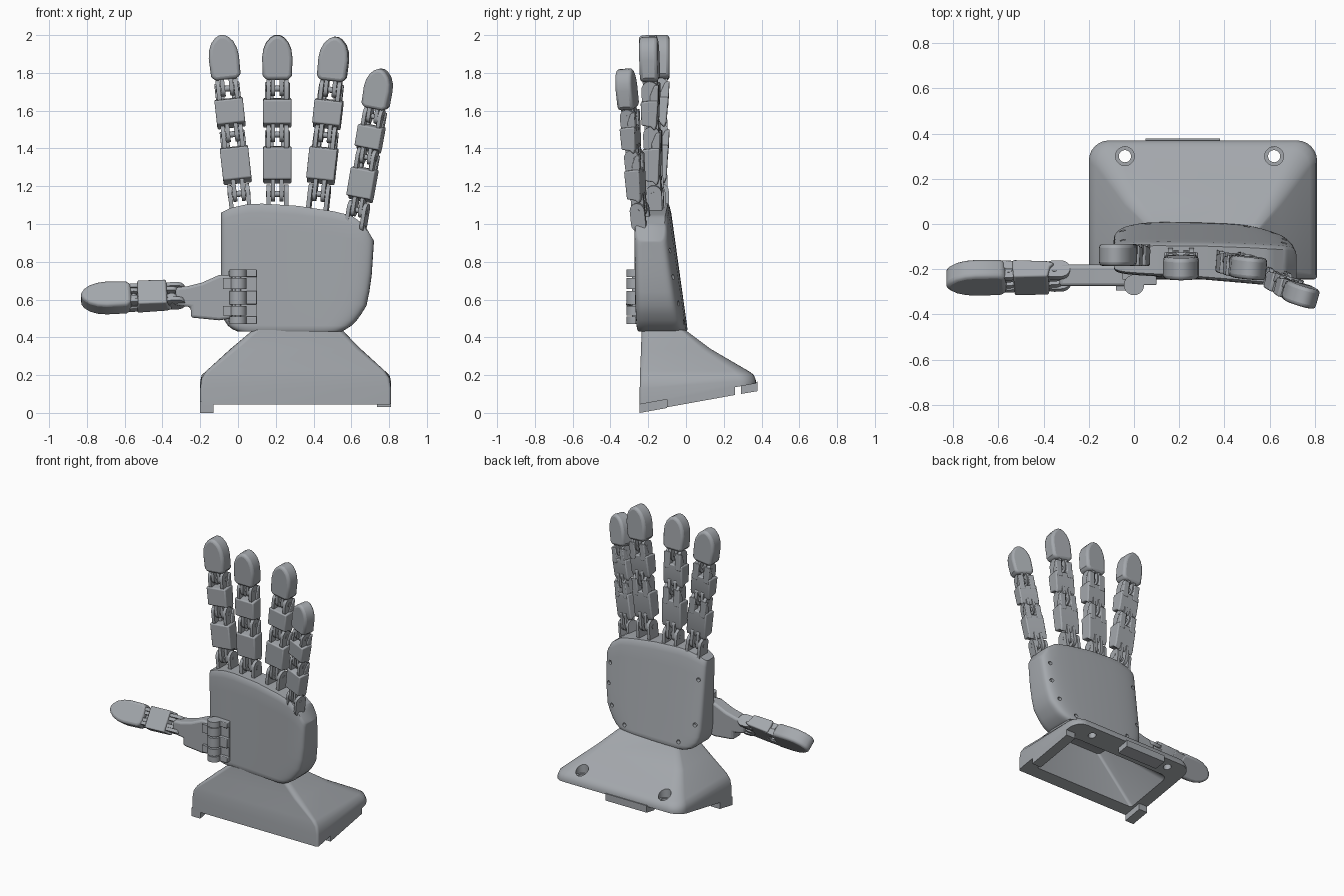
import bpy, bmesh, math
from mathutils import Matrix, Vector

cube = bpy.data.objects.get("Cube")
if cube:
    bpy.data.objects.remove(cube, do_unlink=True)

grey = bpy.data.materials.new("satin grey")
GREY = (0.37, 0.39, 0.415, 1)
grey.use_nodes = True
grey.diffuse_color = GREY
bsdf = next(n for n in grey.node_tree.nodes if n.type == 'BSDF_PRINCIPLED')
bsdf.inputs["Base Color"].default_value = GREY


def finish(name, bm, matrix=Matrix(), bevel=0.0, angle=35):
    bmesh.ops.remove_doubles(bm, verts=bm.verts, dist=1e-5)
    bmesh.ops.recalc_face_normals(bm, faces=bm.faces)
    mesh = bpy.data.meshes.new(name)
    bm.to_mesh(mesh)
    bm.free()
    mesh.materials.append(grey)
    ob = bpy.data.objects.new(name, mesh)
    bpy.context.collection.objects.link(ob)
    ob.matrix_world = matrix
    bpy.ops.object.select_all(action='DESELECT')
    ob.select_set(True)
    bpy.context.view_layer.objects.active = ob
    bpy.ops.object.shade_smooth_by_angle(angle=math.radians(angle))
    if bevel:
        mod = ob.modifiers.new("rounding", 'BEVEL')
        mod.width, mod.segments = bevel, 3
        mod.limit_method, mod.angle_limit = 'ANGLE', math.radians(40)
    return ob


def prism(name, pts, axis, lo, hi, matrix=Matrix(), bevel=0.0):
    """Extrude a 2D profile along X (points are y, z), Y (x, z) or Z (x, y)."""
    place = {'X': lambda p, d: (d, p[0], p[1]), 'Y': lambda p, d: (p[0], d, p[1]),
             'Z': lambda p, d: (p[0], p[1], d)}[axis]
    bm = bmesh.new()
    a, b = [[bm.verts.new(place(p, d)) for p in pts] for d in (lo, hi)]
    bm.faces.new(a)
    bm.faces.new(b)
    n = len(pts)
    for i in range(n):
        bm.faces.new((a[i], a[(i + 1) % n], b[(i + 1) % n], b[i]))
    return finish(name, bm, matrix, bevel)


def rect(x0, x1, y0, y1):
    return [(x0, y0), (x1, y0), (x1, y1), (x0, y1)]


def circle(cx, cy, r, n=20):
    return [(cx + r * math.cos(2 * math.pi * i / n), cy + r * math.sin(2 * math.pi * i / n))
            for i in range(n)]


def capsule(z0, z1, r, n=10):
    top = [(r * math.cos(math.pi * i / n), z1 - r + r * math.sin(math.pi * i / n)) for i in range(n + 1)]
    return top + [(-y, z0 + z1 - z) for y, z in top]


def loft(name, rings, caps=True):
    bm = bmesh.new()
    rows = [[bm.verts.new(p) for p in ring] for ring in rings]
    n = len(rows[0])
    for a, b in zip(rows, rows[1:]):
        for i in range(n):
            bm.faces.new((a[i], a[(i + 1) % n], b[(i + 1) % n], b[i]))
    if caps:
        bm.faces.new(rows[0])
        bm.faces.new(rows[-1])
    return finish(name, bm)


def cut(target, cutters):
    """Subtract cutters for good and remove them."""
    for c in cutters:
        c.hide_render = True
        mod = target.modifiers.new("hole", 'BOOLEAN')
        mod.operation, mod.solver, mod.object = 'DIFFERENCE', 'EXACT', c
        bpy.ops.object.select_all(action='DESELECT')
        bpy.context.view_layer.objects.active = target
        target.select_set(True)
        bpy.ops.object.modifier_apply(modifier=mod.name)
        bpy.data.objects.remove(c, do_unlink=True)
    bpy.ops.object.shade_smooth_by_angle(angle=math.radians(35))


def lerp(table, v):
    for (a, fa), (b, fb) in zip(table, table[1:]):
        if v <= b:
            return fa + (fb - fa) * max(0, (v - a) / (b - a))
    return table[-1][1]


# --- Pedestal: hollow flared stand with a sloping underside ---
def base_ring(x0, x1, y0, y1, rf, rb, z, slope):
    pts = []
    for cx, cy, r, start in ((x1 - rb, y1 - rb, rb, 0), (x0 + rb, y1 - rb, rb, 90),
                             (x0 + rf, y0 + rf, rf, 180), (x1 - rf, y0 + rf, rf, 270)):
        for k in range(7):
            t = math.radians(start + 15 * k)
            x, y = cx + r * math.cos(t), cy + r * math.sin(t)
            pts.append((x, y, z + slope * (y + 0.245)))
    return pts


stand = loft("pedestal", [
    base_ring(0.16, 0.47, -0.18, -0.06, 0.02, 0.02, 0.38, 0),
    base_ring(-0.11, 0.72, -0.16, 0.22, 0.02, 0.05, 0.045, 0.18),
    base_ring(-0.2, 0.81, -0.245, 0.37, 0.015, 0.09, 0.045, 0.18),
    base_ring(-0.2, 0.81, -0.245, 0.37, 0.015, 0.09, 0.13, 0.07),
    base_ring(-0.192, 0.802, -0.244, 0.358, 0.02, 0.09, 0.185, 0.03),
    base_ring(-0.168, 0.778, -0.243, 0.33, 0.025, 0.08, 0.222, 0.0),
    base_ring(-0.04, 0.65, -0.238, 0.13, 0.04, 0.05, 0.337, 0.005),
    base_ring(0.08, 0.55, -0.235, -0.005, 0.04, 0.03, 0.44, 0)])
cut(stand, [prism("cutter", circle(x, 0.3, r), 'Z', z, 0.6)
            for x in (-0.04, 0.62) for r, z in ((0.042, 0.2), (0.027, 0))])

# Feet and rear tab under the pedestal
prism("right_foot", [(-0.245, 0), (-0.1, 0.026), (-0.1, 0.09), (-0.245, 0.06)], 'X', -0.2, -0.13)
prism("left_foot", [(-0.1, 0.03), (0.26, 0.095), (0.26, 0.15), (-0.1, 0.085)], 'X', 0.735, 0.81)
prism("rear_tab", [(0.29, 0.1), (0.378, 0.115), (0.378, 0.165), (0.29, 0.16)], 'X', 0.05, 0.38)

# --- Palm: rounded slab, cupped towards the little finger ---
TOP = [(-0.09, 1.06), (-0.04, 1.085), (0.05, 1.105), (0.2, 1.11), (0.45, 1.08),
       (0.6, 1.045), (0.67, 0.995), (0.72, 0.91)]
LEFT = [(0, 0.0), (0.03, -0.045), (0.1, -0.075), (0.2, -0.09), (1, -0.09)]
RIGHT = [(0, 0.55), (0.05, 0.60), (0.12, 0.64), (0.25, 0.68), (0.5, 0.705), (1, 0.72)]


def palm_back(x, z):
    return 0.01 - 0.14 * (z - 0.43) - 0.1 * (x - 0.15) ** 2


def palm_ring(t, thick, n=96, power=2 / 7):
    x0, x1 = lerp(LEFT, t), lerp(RIGHT, t)
    pts = []
    for i in range(n):
        c, s = math.cos(2 * math.pi * i / n), math.sin(2 * math.pi * i / n)
        u = math.copysign(abs(c) ** power, c) if abs(c) > 1e-9 else 0
        v = math.copysign(abs(s) ** power, s) if abs(s) > 1e-9 else 0
        x = (x0 + x1) / 2 + (x1 - x0) / 2 * u
        z = 0.43 + t * (lerp(TOP, x) - 0.43)
        front = -0.225 - 0.06 * max(0, (x + 0.09) / 0.81) ** 1.5
        back = palm_back(x, z)
        pts.append((x, (front + back) / 2 + (back - front) / 2 * v * thick, z))
    return pts


palm = loft("palm", [palm_ring(0, 0), palm_ring(0, 0.94)] +
            [palm_ring(t, 1) for t in (0.02, 0.05, 0.1, 0.16, 0.25, 0.4, 0.6, 0.8, 0.93)] +
            [palm_ring(0.98, 0.95), palm_ring(1, 0.85), palm_ring(1, 0)], caps=False)
# Screw holes around the back
cut(palm, [prism("cutter", circle(x, z, 0.014, 12), 'Y', palm_back(x, z) - 0.03, 0.1)
           for x, z in ((-0.05, 0.62), (-0.05, 0.93), (0.06, 0.48), (0.5, 0.48),
                        (0.62, 0.58), (0.665, 0.72), (0.665, 0.86))])


# --- Digits: blocks joined by forked, pinned hinges, with a rounded tip ---
def digit(name, base, tip, length, blocks, tip_z, root, roll=0):
    base, tip = Vector(base), Vector(tip)
    z = (tip - base).normalized()
    x = Vector((0, 1, 0)).cross(z).normalized()
    y = z.cross(x)
    s = (tip - base).length / length
    m = Matrix.Translation(base) @ Matrix((x, y, z)).transposed().to_4x4() \
        @ Matrix.Rotation(math.radians(roll), 4, 'Z') @ Matrix.Scale(s, 4)
    # Phalanx blocks, flaring at the back into two lobes that cover the next joint
    for i, (a, b) in enumerate(blocks, 1):
        prism(f"{name}_block_{i}", [(-0.05, a), (-0.05, b), (0.0, b + 0.005), (0.042, b + 0.005),
                                    (0.032, a), (0.02, a - 0.03), (0.0, a - 0.01)],
              'X', -0.075, 0.075, m, 0.008)
        for side, k in (("left", 1), ("right", -1)):
            prism(f"{name}_{side}_lobe_{i}", [(0.0, b - 0.03), (0.0, b + 0.03), (0.025, b + 0.085),
                                              (0.048, b + 0.09), (0.042, b - 0.03)],
                  'X', k * 0.02, k * 0.066, m, 0.006)
    # Hinges between the blocks
    ends = [root] + [b for a, b in blocks]
    starts = [a for a, b in blocks] + [tip_z]
    for i, (a, b) in enumerate(zip(ends, starts), 1):
        pin = (a + b) / 2 + 0.005
        prism(f"{name}_pin_{i}", circle(0, pin, 0.016, 12), 'X', -0.06, 0.06, m)
        for side, k in (("left", 1), ("right", -1)):
            prism(f"{name}_{side}_fork_{i}", capsule(a - 0.03, pin + 0.05, 0.044), 'X',
                  k * 0.036, k * 0.058, m)
            prism(f"{name}_{side}_tongue_{i}", capsule(pin - 0.04, b + 0.04, 0.038), 'X',
                  k * 0.012, k * 0.034, m)
    # Fingertip
    h = length - tip_z
    half = [(0.06, 0), (0.078, 0.1), (0.08, 0.5), (0.074, 0.68), (0.058, 0.84), (0.034, 0.95), (0.012, 1)]
    outline = [(px, tip_z + h * q) for px, q in half]
    outline += [(-px, pz) for px, pz in reversed(outline)]
    prism(f"{name}_tip", outline, 'Y', -0.05, 0.048, m, 0.018)


FINGER = [(0.14, 0.305), (0.435, 0.56)]
for name, base, tip, roll in (("index", (0.012, -0.135, 1.1), (-0.088, -0.136, 2.0), 0),
                              ("middle", (0.208, -0.15, 1.1), (0.208, -0.2, 2.0), 0),
                              ("ring", (0.423, -0.165, 1.1), (0.52, -0.197, 1.99), -5),
                              ("little", (0.627, -0.24, 1.02), (0.76, -0.325, 1.82), -15)):
    digit(name, base, tip, 0.9, FINGER, 0.665, -0.03, roll)
digit("thumb", (-0.33, -0.23, 0.62), (-0.83, -0.24, 0.603), 0.5, [(0.05, 0.2)], 0.235, -0.02, 35)

# --- Thumb arm and its hinge on the palm ---
prism("thumb_arm", [(-0.33, 0.665), (-0.27, 0.67), (-0.19, 0.69), (-0.1, 0.73), (-0.03, 0.73),
                    (-0.03, 0.5), (-0.1, 0.49), (-0.25, 0.505), (-0.25, 0.56), (-0.33, 0.57)],
      'Y', -0.275, -0.18, bevel=0.015)
for i, (z0, z1) in enumerate(((0.515, 0.565), (0.655, 0.715)), 1):
    prism(f"thumb_arm_eye_{i}", circle(0, -0.27, 0.045), 'Z', z0, z1)
    prism(f"thumb_arm_lug_{i}", rect(-0.08, 0.0, -0.295, -0.22), 'Z', z0, z1)
prism("thumb_hinge_pin", circle(0, -0.27, 0.016), 'Z', 0.475, 0.755)
for i, (z0, z1) in enumerate(((0.47, 0.51), (0.575, 0.645), (0.72, 0.76)), 1):
    prism(f"hinge_plate_{i}", circle(0, -0.27, 0.045), 'Z', z0, z1)
    prism(f"hinge_mount_{i}", rect(0.0, 0.1, -0.27, -0.2), 'Z', z0, z1, bevel=0.005)
prism("hinge_back_plate", rect(-0.05, 0.1, -0.245, -0.22), 'Z', 0.48, 0.75)
